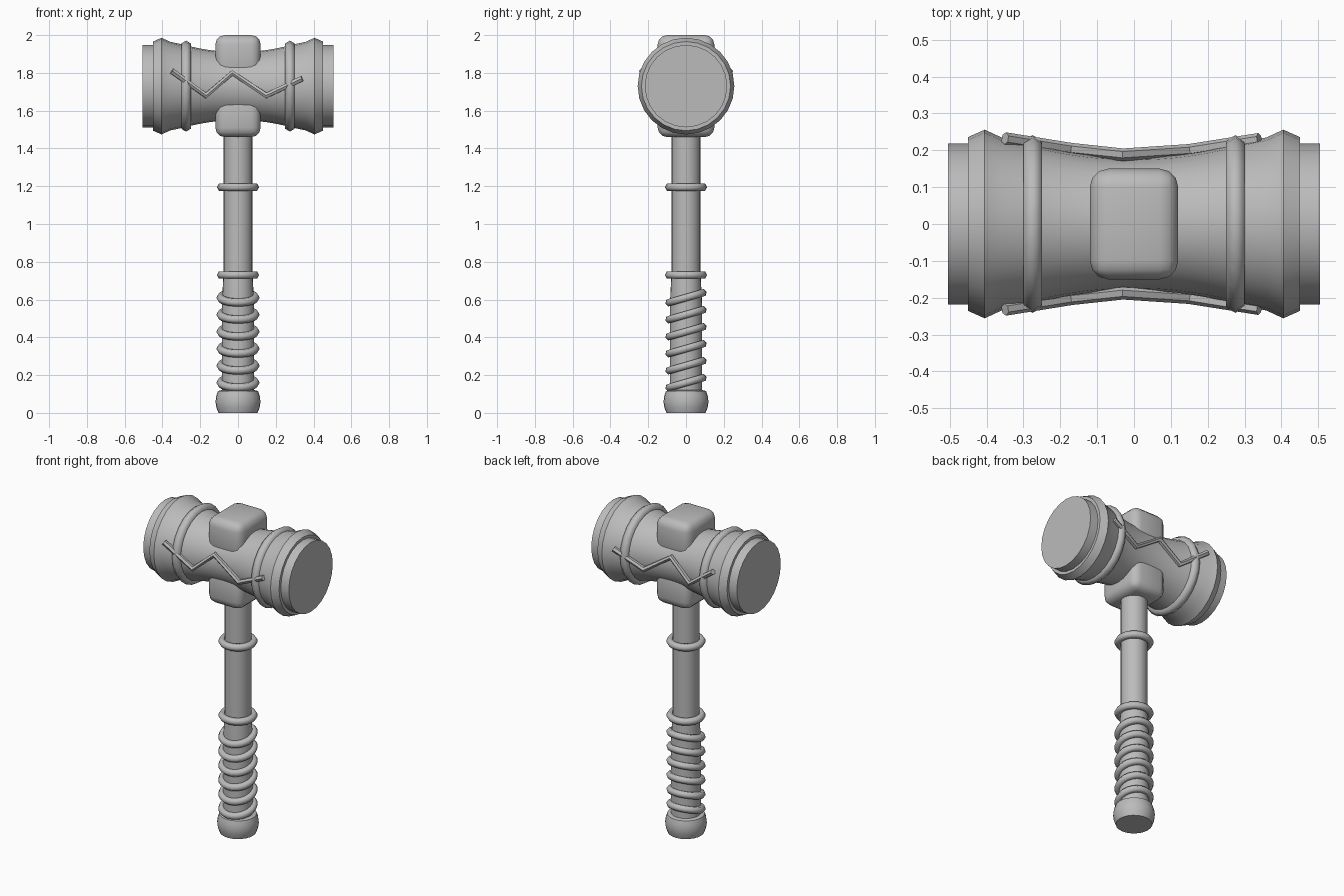
import bpy, bmesh, math
from mathutils import Matrix, Vector

cube = bpy.data.objects.get("Cube")
if cube:
    bpy.data.objects.remove(cube)

grey = bpy.data.materials.new("plain grey")
grey.use_nodes = True
colour = (0.5, 0.5, 0.5, 1)
grey.diffuse_color = colour
grey.node_tree.nodes["Principled BSDF"].inputs["Base Color"].default_value = colour

HEAD_Z = 1.73
ALONG_X = Matrix.Translation((0, 0, HEAD_Z)) @ Matrix.Rotation(math.pi / 2, 4, "Y")


def finish(obj, angle=35):
    """Give an object its colour and smooth shading with sharp edges kept."""
    obj.data.materials.clear()
    obj.data.materials.append(grey)
    bpy.ops.object.select_all(action="DESELECT")
    obj.select_set(True)
    bpy.context.view_layer.objects.active = obj
    bpy.ops.object.shade_smooth_by_angle(angle=math.radians(angle))
    return obj


def from_bmesh(name, bm, angle=35):
    bmesh.ops.recalc_face_normals(bm, faces=bm.faces)
    mesh = bpy.data.meshes.new(name)
    bm.to_mesh(mesh)
    bm.free()
    obj = bpy.data.objects.new(name, mesh)
    bpy.context.collection.objects.link(obj)
    return finish(obj, angle)


def lathe(name, profile, matrix=Matrix(), sides=24, closed=False, angle=35):
    """Revolve (radius, height) points; closed profiles make rings."""
    bm = bmesh.new()
    loops = []
    for r, h in profile:
        loops.append([bm.verts.new((r * math.cos(a), r * math.sin(a), h))
                      for a in (math.tau * i / sides for i in range(sides))])
    pairs = list(zip(loops, loops[1:]))
    if closed:
        pairs.append((loops[-1], loops[0]))
    else:
        bm.faces.new(loops[0])
        bm.faces.new(loops[-1])
    for low, high in pairs:
        for i in range(sides):
            j = (i + 1) % sides
            bm.faces.new((low[i], low[j], high[j], high[i]))
    bm.transform(matrix)
    return from_bmesh(name, bm, angle)


def ring(name, z, tilt=0.0, outer=0.112, thick=0.022):
    section = [(outer - thick + thick * math.cos(math.tau * k / 6),
                thick * math.sin(math.tau * k / 6)) for k in range(6)]
    place = Matrix.Translation((0, 0, z)) @ Matrix.Rotation(tilt, 4, "X")
    lathe(name, section, place, closed=True, angle=70)


def block(name, z_low, z_high):
    bm = bmesh.new()
    bmesh.ops.create_cube(bm, size=1)
    bm.transform(Matrix.Translation((0, 0, (z_low + z_high) / 2))
                 @ Matrix.Diagonal((0.24, 0.30, z_high - z_low, 1)))
    bmesh.ops.bevel(bm, geom=list(bm.edges), offset=0.05, segments=3,
                    profile=0.5, affect="EDGES")
    from_bmesh(name, bm, 50)


def bolt(name, side):
    path = [(-0.35, 0.232, 1.81), (-0.17, 0.203, 1.68), (-0.03, 0.188, 1.80),
            (0.15, 0.200, 1.68), (0.34, 0.230, 1.77)]
    curve = bpy.data.curves.new(name, "CURVE")
    curve.dimensions = "3D"
    curve.bevel_depth = 0.017
    curve.bevel_resolution = 1
    curve.use_fill_caps = True
    spline = curve.splines.new("POLY")
    spline.points.add(len(path) - 1)
    for point, (x, y, z) in zip(spline.points, path):
        point.co = (x, side * y, z, 1)
    obj = bpy.data.objects.new(name, curve)
    bpy.context.collection.objects.link(obj)
    bpy.ops.object.select_all(action="DESELECT")
    obj.select_set(True)
    bpy.context.view_layer.objects.active = obj
    bpy.ops.object.convert(target="MESH")
    finish(bpy.context.view_layer.objects.active, 50)


# Waisted barrel of the hammer head
waist = [(0.18 + 0.035 * (x / 0.27) ** 2, x)
         for x in (0.03 * k for k in range(-10, 11))]
lathe("head_barrel", waist, ALONG_X)

# Striking faces, flared collars and bands on both ends
for side, label in ((1, "left"), (-1, "right")):
    lathe(label + "_striking_face", [(0.218, side * 0.43), (0.218, side * 0.505)], ALONG_X)
    lathe(label + "_collar", [(0.21, side * 0.27), (0.222, side * 0.30), (0.235, side * 0.36),
                              (0.256, side * 0.405), (0.236, side * 0.45)], ALONG_X, angle=45)
    lathe(label + "_band", [(0.20, side * 0.25), (0.226, side * 0.25), (0.241, side * 0.275),
                            (0.226, side * 0.30), (0.20, side * 0.30)],
          ALONG_X, closed=True, angle=70)

# Blocks clamping the head to the handle
block("top_block", 1.78, 2.0)
block("bottom_block", 1.46, 1.68)

# Zigzag bolts on the front and back of the head
bolt("front_zigzag", -1)
bolt("back_zigzag", 1)

# Handle, grip and pommel
lathe("handle", [(0.076, 0.06), (0.076, 1.50)])
lathe("grip", [(0.085, 0.08), (0.085, 0.58), (0.078, 0.72)])
lathe("pommel", [(0.104, 0), (0.115, 0.03), (0.119, 0.06),
                 (0.115, 0.09), (0.107, 0.115), (0.09, 0.12)], angle=45)

# Level rings and the tilted grip wraps
ring("upper_ring", 1.195)
ring("lower_ring", 0.73)
for i in range(6):
    ring("grip_wrap_%d" % (i + 1), 0.16 + 0.09 * i, tilt=math.radians(16), outer=0.114)
